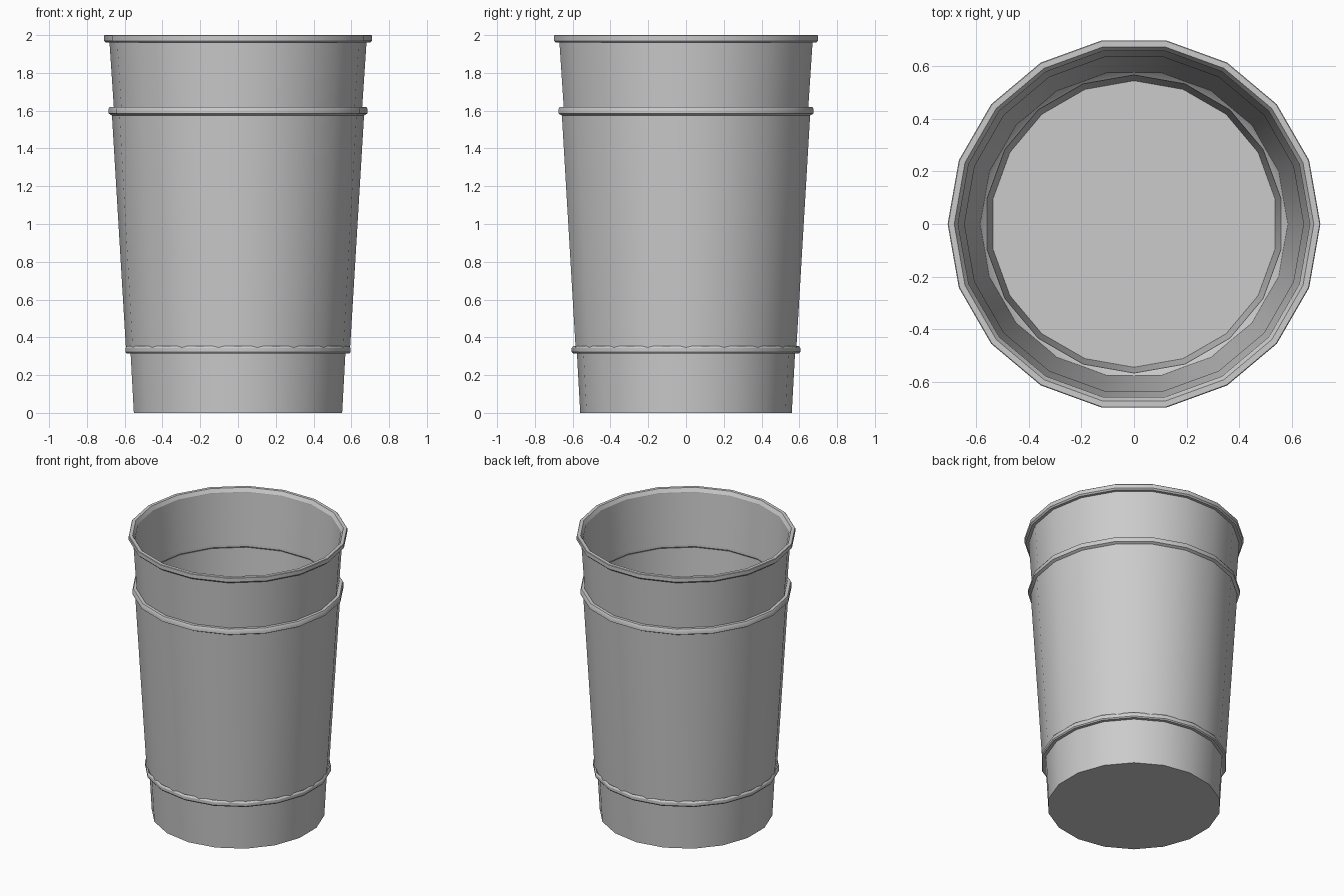
import bpy, bmesh, math

if "Cube" in bpy.data.objects:
    bpy.data.objects.remove(bpy.data.objects["Cube"])

SIDES = 18


def lathe(name, profile, phase, closed=True):
    """Spin (radius, z) points into an 18-sided shell; open profiles get capped ends."""
    bm = bmesh.new()
    loops = []
    for r, z in profile:
        angles = [phase + 2 * math.pi * i / SIDES for i in range(SIDES)]
        loops.append([bm.verts.new((r * math.cos(a), r * math.sin(a), z)) for a in angles])
    pairs = list(zip(loops, loops[1:]))
    if closed:
        pairs.append((loops[-1], loops[0]))
    else:
        bm.faces.new(loops[0])
        bm.faces.new(loops[-1])
    for a, b in pairs:
        for i in range(SIDES):
            j = (i + 1) % SIDES
            bm.faces.new((a[i], a[j], b[j], b[i]))
    bmesh.ops.recalc_face_normals(bm, faces=bm.faces)
    mesh = bpy.data.meshes.new(name)
    bm.to_mesh(mesh)
    bm.free()
    obj = bpy.data.objects.new(name, mesh)
    bpy.context.collection.objects.link(obj)
    bpy.ops.object.select_all(action='DESELECT')
    obj.select_set(True)
    bpy.context.view_layer.objects.active = obj
    bpy.ops.object.shade_smooth_by_angle(angle=math.radians(30))
    return obj


CORNER_X = 0.0                # a corner points along x
CORNER_Y = math.radians(10)   # a corner points along y

# Base section with floor
lathe("base", [(0.56, 0), (0.578, 0.325), (0.567, 0.325), (0.545, 0.015)], CORNER_Y, closed=False)

# Lower band
lathe("lower_band", [(0.567, 0.315), (0.599, 0.315), (0.605, 0.323), (0.605, 0.343),
                     (0.597, 0.355), (0.590, 0.345), (0.567, 0.325)], CORNER_Y)

# Tapered middle wall
lathe("middle_wall", [(0.593, 0.335), (0.668, 1.585), (0.656, 1.585), (0.585, 0.335)], CORNER_X)

# Upper band
lathe("upper_band", [(0.646, 1.595), (0.668, 1.575), (0.686, 1.585), (0.686, 1.608),
                     (0.679, 1.62), (0.646, 1.62)], CORNER_X)

# Upper wall
lathe("upper_wall", [(0.657, 1.61), (0.681, 1.97), (0.669, 1.97), (0.645, 1.61)], CORNER_X)

# Rolled rim
lathe("rim", [(0.669, 1.96), (0.700, 1.96), (0.709, 1.97), (0.709, 1.997), (0.706, 2.0),
              (0.684, 2.0), (0.669, 1.975)], CORNER_X)
